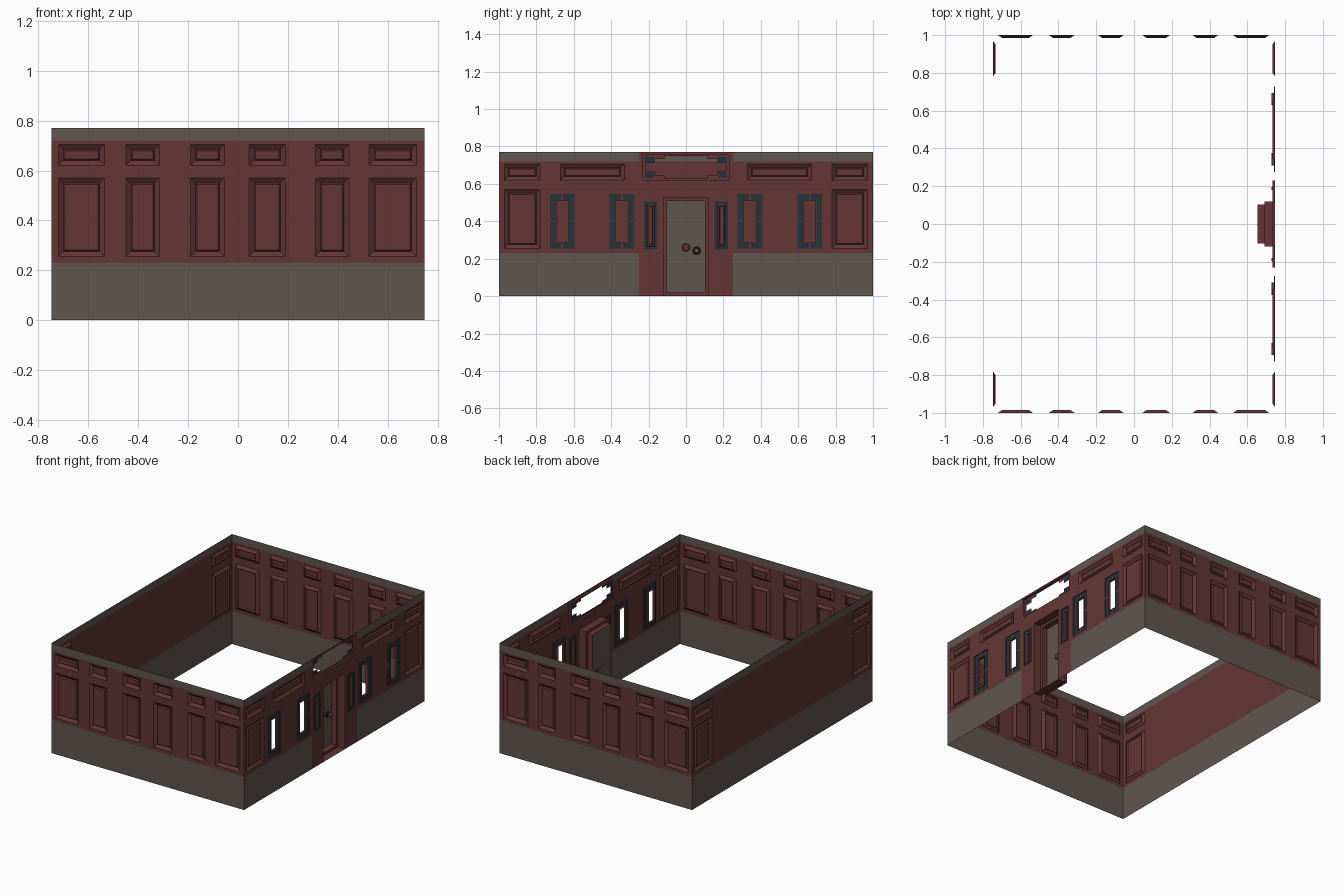
import bpy, bmesh, math
from mathutils import Matrix

cube = bpy.data.objects.get("Cube")
if cube:
    bpy.data.objects.remove(cube, do_unlink=True)

W, L, H = 0.747, 1.0, 0.77      # half width, half length, height
BASE, TOP = 0.23, 0.72          # stone bands


def material(name, rgb):
    m = bpy.data.materials.new(name)
    m.use_nodes = True
    m.diffuse_color = (*rgb, 1)
    m.node_tree.nodes["Principled BSDF"].inputs["Base Color"].default_value = (*rgb, 1)
    return m


MATS = [material("dark red paint", (0.125, 0.037, 0.036)),
        material("grey stone", (0.118, 0.092, 0.079)),
        material("slate blue", (0.018, 0.032, 0.046)),
        material("dark metal", (0.03, 0.025, 0.024))]
RED, GREY, BLUE, METAL = range(4)

# Wall frames: (along wall, height, depth inward) -> world, and winding flip
FRONT = (lambda u, z, d: (u, -L + d, z), False)
BACK = (lambda u, z, d: (u, L - d, z), True)
DOOR_SIDE = (lambda u, z, d: (W - d, u, z), False)
PLAIN_SIDE = (lambda u, z, d: (-W + d, u, z), True)


def build(name, frame, quads):
    """Make one object from (four (u, z, d) corners, material) pairs."""
    place, flip = frame
    bm = bmesh.new()
    for corners, mat in quads:
        f = bm.faces.new([bm.verts.new(place(*c)) for c in corners])
        f.material_index = mat
        if flip:
            f.normal_flip()
    bmesh.ops.remove_doubles(bm, verts=bm.verts, dist=0.0001)
    finish(name, bm)


def finish(name, bm):
    me = bpy.data.meshes.new(name)
    bm.to_mesh(me)
    bm.free()
    for m in MATS:
        me.materials.append(m)
    ob = bpy.data.objects.new(name, me)
    bpy.context.collection.objects.link(ob)
    return ob


def sheet(name, frame, us, zs, rule, depth=0):
    """Flat grid; rule gives each cell a material or None for a hole."""
    us, zs = sorted(set(us)), sorted(set(zs))
    quads = []
    for a, b in zip(us, us[1:]):
        for c, d in zip(zs, zs[1:]):
            mat = rule((a + b) / 2, (c + d) / 2)
            if mat is not None:
                quads.append(([(a, c, depth), (b, c, depth), (b, d, depth), (a, d, depth)], mat))
    build(name, frame, quads)


def rings(name, frame, rect, profile, cap=None):
    """Nested rectangles following (inset, depth, material) steps."""
    u0, u1, z0, z1 = rect

    def loop(i, d):
        return [(u0 + i, z0 + i, d), (u1 - i, z0 + i, d), (u1 - i, z1 - i, d), (u0 + i, z1 - i, d)]

    quads, prev = [], loop(0, 0)
    for inset, depth, mat in profile:
        cur = loop(inset, depth)
        for k in range(4):
            n = (k + 1) % 4
            quads.append(([prev[k], prev[n], cur[n], cur[k]], mat))
        prev = cur
    if cap is not None:
        quads.append((prev, cap))
    build(name, frame, quads)


def wall(name, frame, half, holes, band):
    us = [-half, half, -0.25, 0.25] + [u for h in holes for u in h[:2]]
    zs = [0, BASE, TOP, H] + [z for h in holes for z in h[2:]]

    def rule(u, z):
        if any(h[0] < u < h[1] and h[2] < z < h[3] for h in holes):
            return None
        return band(u, z)
    sheet(name, frame, us, zs, rule)


def banded(u, z):
    return RED if BASE < z < TOP else GREY


def door_banded(u, z):
    return RED if abs(u) < 0.25 else banded(u, z)


PANEL = [(0.02, 0.014, RED), (0.026, 0.006, RED)]
LOWER, UPPER = (0.255, 0.57), (0.62, 0.705)


def panels(name, frame, spans):
    """Tall panel with a small one above it at every span."""
    rects = [(*s, *zr) for s in spans for zr in (LOWER, UPPER)]
    for r in rects:
        rings(name, frame, r, PANEL, RED)
    return rects


# Front and back walls
columns = [(-0.72, -0.535), (-0.45, -0.315), (-0.19, -0.055),
           (0.045, 0.19), (0.31, 0.445), (0.525, 0.715)]
for side, frame in (("front", FRONT), ("back", BACK)):
    wall(side + "_wall", frame, W, panels(side + "_panel", frame, columns), banded)

# Plain side wall with panels at its ends
ends = [(-0.97, -0.78), (0.78, 0.97)]
wall("plain_side_wall", PLAIN_SIDE, L, panels("plain_side_panel", PLAIN_SIDE, ends), banded)

# Door side wall
holes = panels("door_side_panel", DOOR_SIDE, ends)


def mirrored(a, b, z0, z1):
    return [(a, b, z0, z1), (-b, -a, z0, z1)]


# Long upper panels
for r in mirrored(0.33, 0.67, 0.62, 0.705):
    rings("long_panel", DOOR_SIDE, r, PANEL, RED)
    holes.append(r)

# Open windows with blue frames split by red bars
for r in mirrored(0.275, 0.41, 0.255, 0.545) + mirrored(0.595, 0.728, 0.255, 0.545):
    rings("window_frame", DOOR_SIDE, r,
          [(0, 0.006, RED), (0.03, 0.006, BLUE), (0.03, 0.003, RED),
           (0.035, 0.003, RED), (0.035, 0.02, RED)])
    holes.append(r)
    u0, u1, z0, z1 = r
    um, zm, t = (u0 + u1) / 2, (z0 + z1) / 2, 0.005
    for bar in ((u0, u0 + 0.03, zm - t, zm + t), (u1 - 0.03, u1, zm - t, zm + t),
                (um - t, um + t, z0, z0 + 0.03), (um - t, um + t, z1 - 0.03, z1)):
        sheet("window_bar", DOOR_SIDE, bar[:2], bar[2:], lambda u, z: RED, 0.003)

# Closed sidelights beside the door
for r in mirrored(0.153, 0.225, 0.25, 0.507):
    rings("sidelight", DOOR_SIDE, r,
          [(0, 0.006, RED), (0.016, 0.006, BLUE), (0.018, 0.003, RED),
           (0.026, 0.003, RED), (0.028, 0.018, RED)], RED)
    holes.append(r)

# Transom with a stepped opening and blue corner blocks
transom = (-0.23, 0.23, 0.62, 0.757)
holes.append(transom)
rings("transom_reveal", DOOR_SIDE, transom, [(0, 0.015, RED)])
zc = (transom[2] + transom[3]) / 2
steps = [(0.115, 0.06), (0.165, 0.045), (0.215, 0.022)]
block = (0.17, 0.22, 0.027, 0.058)


def transom_rule(u, z):
    a, h = abs(u), abs(z - zc)
    if any(a < s and h < t for s, t in steps):
        return None
    return BLUE if block[0] < a < block[1] and block[2] < h < block[3] else RED


tu = [0.23, *block[:2]] + [s for s, t in steps]
tz = [0.0685, *block[2:]] + [t for s, t in steps]
sheet("transom_grille", DOOR_SIDE, [s * u for u in tu for s in (-1, 1)],
      [zc + s * z for z in tz for s in (-1, 1)], transom_rule, 0.015)

# Recessed doorway and door
doorway = (-0.12, 0.12, 0, 0.527)
holes.append(doorway)
rings("doorway", DOOR_SIDE, doorway,
      [(0, 0.055, RED), (0.018, 0.055, RED), (0.018, 0.094, RED)], GREY)
wall("door_side_wall", DOOR_SIDE, L, holes, door_banded)


def turned(name, y, z, radius, length, x, mat):
    bm = bmesh.new()
    bmesh.ops.create_cone(bm, cap_ends=True, segments=16, radius1=radius, radius2=radius * 0.8,
                          depth=length, matrix=Matrix.Translation((x + length / 2, y, z))
                          @ Matrix.Rotation(math.pi / 2, 4, 'Y'))
    for f in bm.faces:
        f.material_index = mat
    finish(name, bm)


# Door hardware
door_x = W - 0.094
turned("door_rosette", 0, 0.26, 0.022, 0.006, door_x, RED)
turned("knob_plate", 0.057, 0.243, 0.022, 0.005, door_x, METAL)
turned("knob_stem", 0.057, 0.243, 0.007, 0.02, door_x, METAL)
turned("knob", 0.057, 0.243, 0.014, 0.012, door_x + 0.02, GREY)
